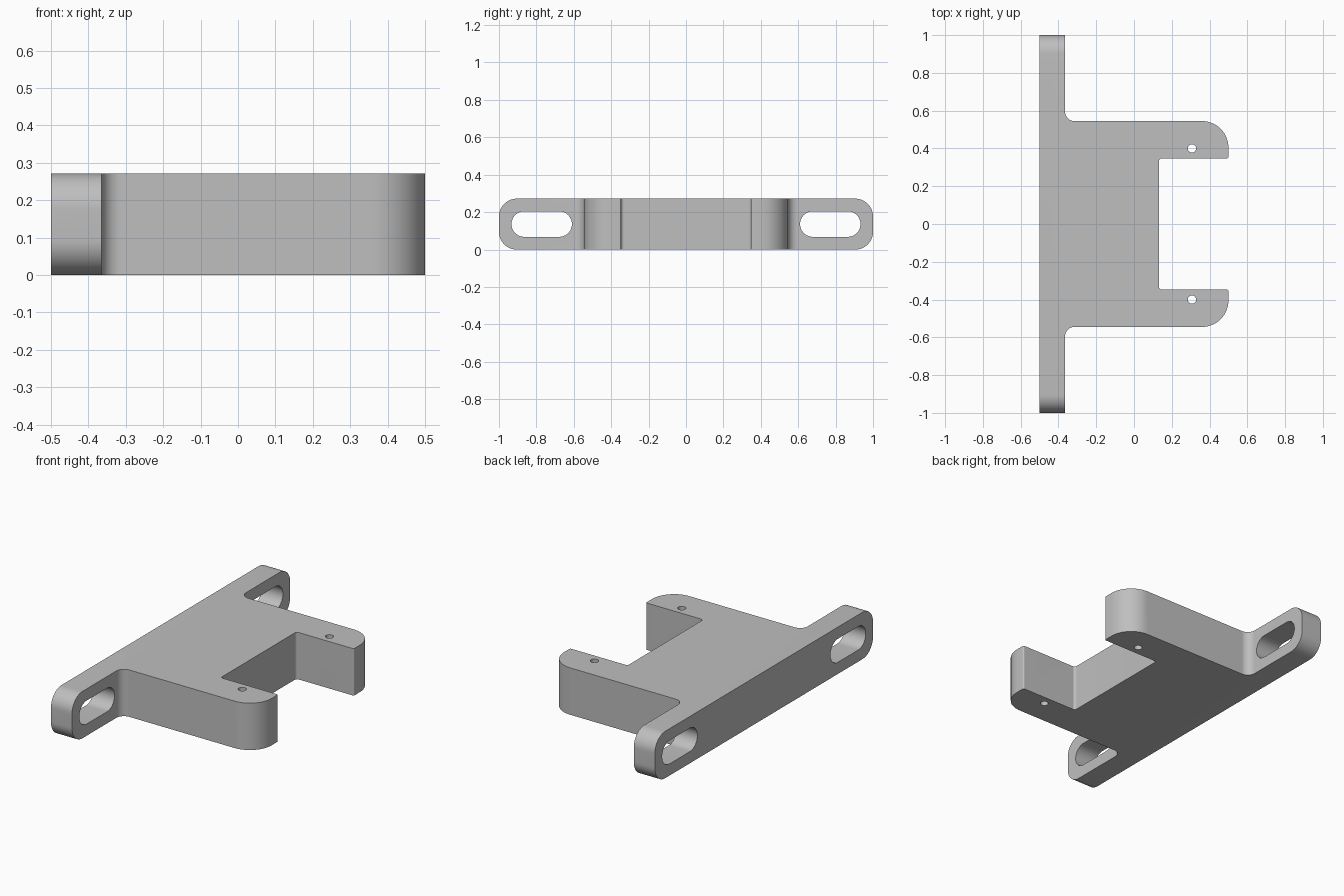
import bpy, bmesh, math
from mathutils import Vector

if "Cube" in bpy.data.objects:
    bpy.data.objects.remove(bpy.data.objects["Cube"])

H = 0.272          # thickness of the bracket
FLANGE_X = -0.365  # inner face of the mounting flange

grey = bpy.data.materials.new("light_grey")
grey.diffuse_color = (0.52, 0.52, 0.52, 1)
grey.use_nodes = True
grey.node_tree.nodes["Principled BSDF"].inputs["Base Color"].default_value = grey.diffuse_color


def rounded(corners, steps=14):
    """Outline from (u, v, radius) right-angle corners."""
    out = []
    n = len(corners)
    for i, (u, v, r) in enumerate(corners):
        p = Vector((u, v))
        if r == 0:
            out.append(p)
            continue
        a = (Vector(corners[i - 1][:2]) - p).normalized()
        b = (Vector(corners[(i + 1) % n][:2]) - p).normalized()
        c = p + r * (a + b)
        for k in range(steps + 1):
            t = math.pi / 2 * k / steps
            out.append(c - r * (b * math.cos(t) + a * math.sin(t)))
    return out


def rounded_box(u0, v0, u1, v1, r):
    return rounded([(u0, v0, r), (u1, v0, r), (u1, v1, r), (u0, v1, r)])


def prism(name, outline, start, end, axis):
    """Extrude an outline along z (outline in xy) or x (outline in yz)."""
    bm = bmesh.new()
    place = (lambda p, d: (p.x, p.y, d)) if axis == 'z' else (lambda p, d: (d, p.x, p.y))
    low = [bm.verts.new(place(p, start)) for p in outline]
    high = [bm.verts.new(place(p, end)) for p in outline]
    bm.faces.new(low[::-1])
    bm.faces.new(high)
    for i in range(len(low)):
        j = (i + 1) % len(low)
        bm.faces.new((low[i], low[j], high[j], high[i]))
    bmesh.ops.remove_doubles(bm, verts=bm.verts, dist=1e-5)
    bmesh.ops.recalc_face_normals(bm, faces=bm.faces)
    mesh = bpy.data.meshes.new(name)
    bm.to_mesh(mesh)
    bm.free()
    ob = bpy.data.objects.new(name, mesh)
    bpy.context.collection.objects.link(ob)
    mesh.materials.append(grey)
    return ob


def combine(target, tool, operation):
    bpy.context.view_layer.objects.active = target
    mod = target.modifiers.new("cut", 'BOOLEAN')
    mod.operation = operation
    mod.solver = 'EXACT'
    mod.object = tool
    bpy.ops.object.modifier_apply(modifier=mod.name)
    bpy.data.objects.remove(tool, do_unlink=True)


# Plan of the flange, body and two arms, mirrored about y = 0
half = [(-0.5, -1, 0), (FLANGE_X, -1, 0), (FLANGE_X, -0.545, 0.05),
        (0.5, -0.545, 0.14), (0.5, -0.347, 0.008), (0.132, -0.347, 0.015)]
plan = half + [(x, -y, r) for x, y, r in reversed(half)]
bracket = prism("bracket", rounded(plan), 0, H, 'z')

# Rounded flange ends
combine(bracket, prism("end_rounding", rounded_box(-1, 0, 1, H, 0.095), -0.6, 0.6, 'x'), 'INTERSECT')

for side in (-1, 1):
    # Mounting slot through the flange
    y0, y1 = sorted((side * 0.61, side * 0.933))
    combine(bracket, prism("slot_cutter", rounded_box(y0, 0.068, y1, 0.204, 0.0679), -0.6, -0.3, 'x'), 'DIFFERENCE')
    # Pin hole through the arm
    x, y, r = 0.307, side * 0.4, 0.022
    combine(bracket, prism("hole_cutter", rounded_box(x - r, y - r, x + r, y + r, r), -0.1, H + 0.1, 'z'), 'DIFFERENCE')

bpy.ops.object.select_all(action='DESELECT')
bracket.select_set(True)
bpy.context.view_layer.objects.active = bracket
bpy.ops.object.shade_smooth_by_angle(angle=math.radians(30))
